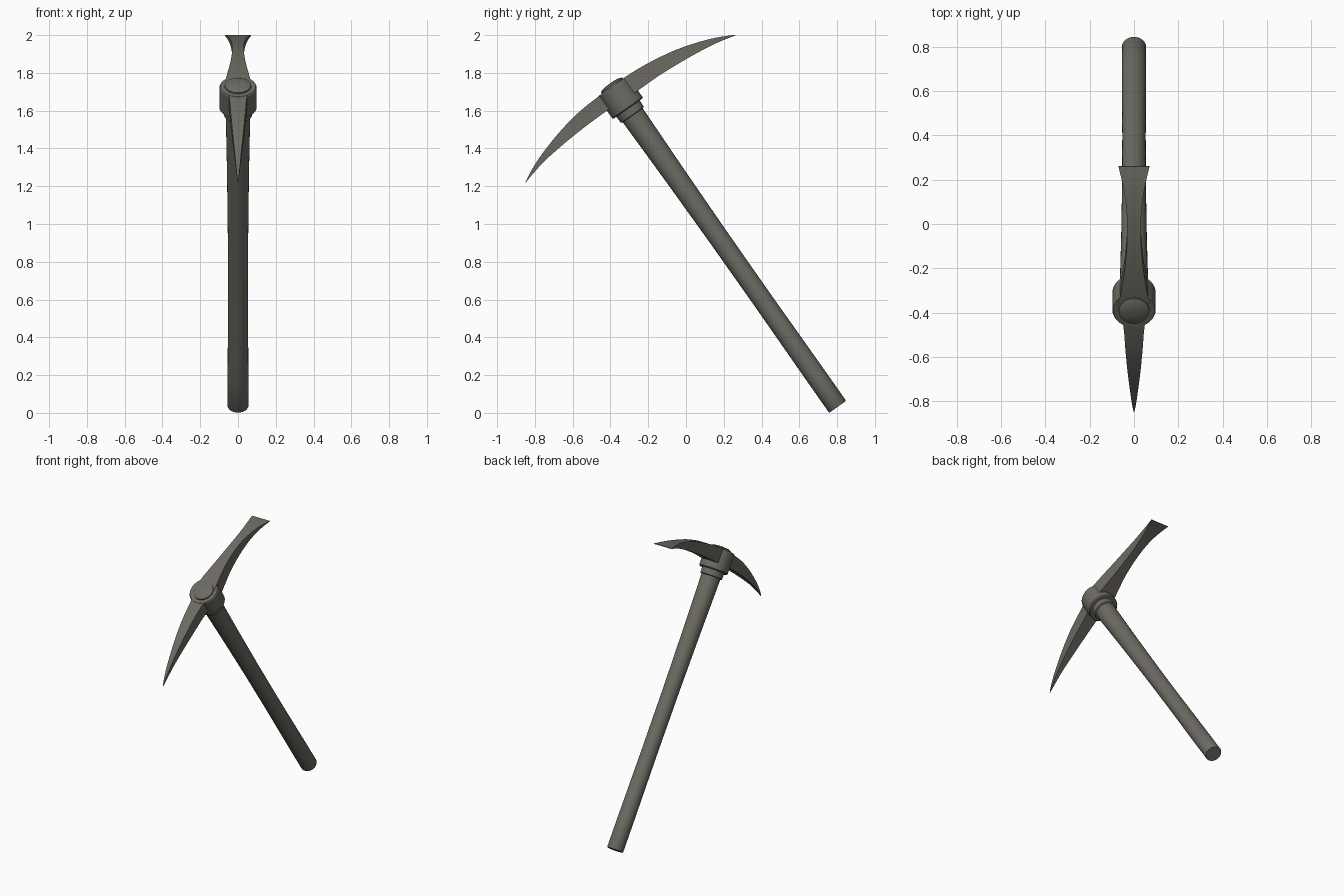
import bpy, bmesh, math
from mathutils import Matrix, Vector

if "Cube" in bpy.data.objects:
    bpy.data.objects.remove(bpy.data.objects["Cube"])

mat = bpy.data.materials.new("grey_brown")
mat.diffuse_color = (0.15, 0.145, 0.122, 1)
mat.use_nodes = True
mat.node_tree.nodes["Principled BSDF"].inputs["Base Color"].default_value = mat.diffuse_color

# Tool frame: x sideways, u across the handle (towards the chisel), t along the handle
U = Vector((0, 0.818, 0.575)).normalized()
T = Vector((0, -0.575, 0.818)).normalized()
BASE = Vector((0, 0.803, 0.032))


def place(x, u, t):
    return BASE + Vector((x, 0, 0)) + U * u + T * t


def loft(name, rings):
    """Skin a list of equal-length closed rings, capped at both ends."""
    bm = bmesh.new()
    vs = [[bm.verts.new(place(*p)) for p in r] for r in rings]
    n = len(vs[0])
    for a, b in zip(vs, vs[1:]):
        for i in range(n):
            j = (i + 1) % n
            bm.faces.new((a[i], a[j], b[j], b[i]))
    bm.faces.new(vs[0][::-1])
    bm.faces.new(vs[-1])
    bmesh.ops.recalc_face_normals(bm, faces=bm.faces)
    me = bpy.data.meshes.new(name)
    bm.to_mesh(me)
    bm.free()
    ob = bpy.data.objects.new(name, me)
    bpy.context.collection.objects.link(ob)
    me.materials.append(mat)
    bpy.ops.object.select_all(action='DESELECT')
    ob.select_set(True)
    bpy.context.view_layer.objects.active = ob
    bpy.ops.object.shade_smooth_by_angle(angle=math.radians(30))
    return ob


def turned(name, profile, n=40):
    """Round part about the handle axis from (radius, t) pairs."""
    return loft(name, [[(r * math.cos(2 * math.pi * i / n), r * math.sin(2 * math.pi * i / n), t)
                        for i in range(n)] for r, t in profile])


def smooth_stations(pts, steps=5):
    """Catmull-Rom interpolation through tuples."""
    out = []
    for k in range(len(pts) - 1):
        p = [Vector(pts[min(max(k + d, 0), len(pts) - 1)]) for d in (-1, 0, 1, 2)]
        for s in range(steps):
            f = s / steps
            out.append(0.5 * (2 * p[1] + (p[2] - p[0]) * f
                              + (2 * p[0] - 5 * p[1] + 4 * p[2] - p[3]) * f * f
                              + (3 * p[1] - p[0] - 3 * p[2] + p[3]) * f ** 3))
    out.append(Vector(pts[-1]))
    return out


def blade(name, stations):
    """Curved arm from (u, lower t, upper t, half width) stations."""
    loft(name, [[(-w, u, lo), (w, u, lo), (w, u, hi), (-w, u, hi)]
                for u, lo, hi, w in smooth_stations(stations)])


# Wooden handle, slightly swollen at the head
turned("handle", [(0.052, 0), (0.055, 0.006), (0.055, 0.2), (0.053, 0.7), (0.054, 1.1),
                  (0.058, 1.5), (0.065, 1.91)])
# Collar under the head and the eye that holds the handle
turned("collar", [(0.062, 1.885), (0.074, 1.89), (0.076, 1.94)])
turned("eye", [(0.092, 1.93), (0.098, 1.936), (0.098, 2.068), (0.094, 2.074)])
turned("handle_end_cap", [(0.07, 2.06), (0.069, 2.082), (0.055, 2.09), (0.02, 2.094)])

# Pointed arm
blade("pick_arm", [(0.0, 1.985, 2.072, 0.06), (-0.11, 1.985, 2.072, 0.046),
                   (-0.24, 1.982, 2.062, 0.038), (-0.38, 1.973, 2.034, 0.028),
                   (-0.52, 1.957, 1.992, 0.016), (-0.61, 1.937, 1.955, 0.008),
                   (-0.668, 1.921, 1.924, 0.001)])
# Flared chisel arm
blade("chisel_arm", [(0.0, 1.978, 2.075, 0.075), (0.11, 1.978, 2.075, 0.058),
                     (0.24, 1.978, 2.064, 0.04), (0.38, 1.969, 2.04, 0.031),
                     (0.5, 1.957, 2.006, 0.034), (0.6, 1.941, 1.968, 0.048),
                     (0.688, 1.92, 1.924, 0.07)])
